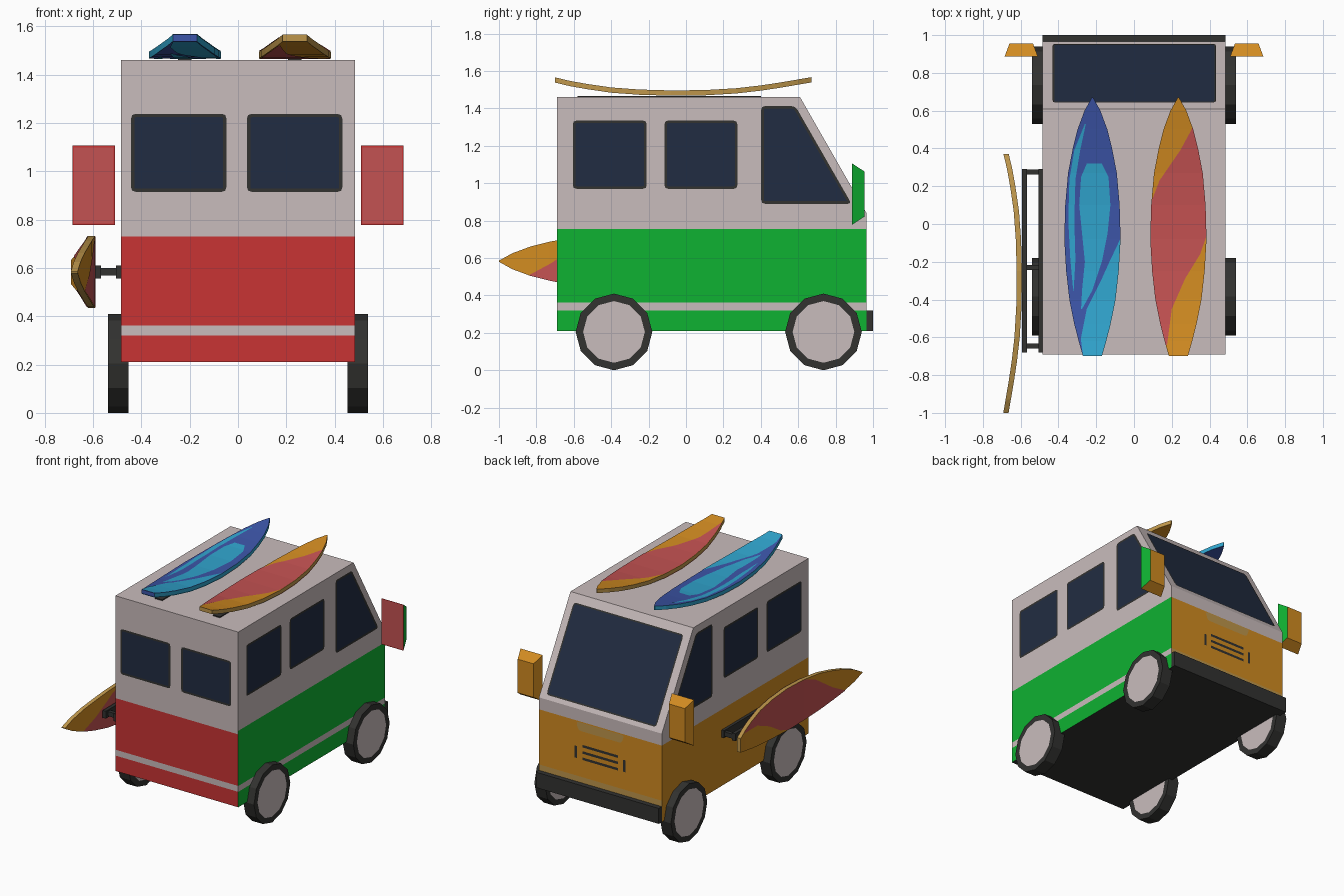
import bpy, bmesh, math
from mathutils import Vector, Matrix

if "Cube" in bpy.data.objects:
    bpy.data.objects.remove(bpy.data.objects["Cube"])


def material(name, hexcol):
    rgb = [int(hexcol[i:i + 2], 16) / 255 for i in (0, 2, 4)]
    m = bpy.data.materials.new(name)
    m.diffuse_color = [((c + .055) / 1.055) ** 2.4 if c > .04 else c / 12.92 for c in rgb] + [1]
    m.use_nodes = True
    m.node_tree.nodes["Principled BSDF"].inputs["Base Color"].default_value = m.diffuse_color
    return m


NAMES = {"cream": "C9BCBC", "red": "C83434", "green": "0FB232", "orange": "D18B21", "glass": "212C42",
         "dark": "323230", "blue": "3C55A8", "cyan": "30A4CD", "coral": "C45252", "tan": "BE964B"}
MATS = [material(n, h) for n, h in NAMES.items()]
CREAM, RED, GREEN, ORANGE, GLASS, DARK, BLUE, CYAN, CORAL, TAN = range(10)


def finish(bm, name):
    me = bpy.data.meshes.new(name)
    bm.to_mesh(me)
    bm.free()
    for m in MATS:
        me.materials.append(m)
    ob = bpy.data.objects.new(name, me)
    bpy.context.collection.objects.link(ob)
    return ob


def box(name, x0, x1, y0, y1, z0, z1, mat):
    bm = bmesh.new()
    mtx = Matrix.Translation(((x0 + x1) / 2, (y0 + y1) / 2, (z0 + z1) / 2)) @ \
        Matrix.Diagonal((x1 - x0, y1 - y0, z1 - z0, 1))
    bmesh.ops.create_cube(bm, size=1, matrix=mtx)
    for f in bm.faces:
        f.material_index = mat
    return finish(bm, name)


# body: side profile extruded across, cut at the paint lines
bm = bmesh.new()
profile = [(-.69, .21), (.965, .21), (.965, .84), (.61, 1.46), (-.69, 1.46)]
face = bm.faces.new([bm.verts.new((-.485, y, z)) for y, z in profile])
ext = bmesh.ops.extrude_face_region(bm, geom=[face])
bmesh.ops.translate(bm, vec=(.97, 0, 0), verts=[v for v in ext["geom"] if isinstance(v, bmesh.types.BMVert)])
for z in (.32, .362, .73, .755):
    bmesh.ops.bisect_plane(bm, geom=bm.verts[:] + bm.edges[:] + bm.faces[:], plane_co=(0, 0, z), plane_no=(0, 0, 1))
bmesh.ops.recalc_face_normals(bm, faces=bm.faces)
for f in bm.faces:
    n, z = f.normal, f.calc_center_median().z
    stripe = .32 < z < .362
    if n.z < -.9:
        f.material_index = DARK
    elif z > (.73 if n.y < -.9 else .755):
        f.material_index = CREAM
    elif n.y < -.9:
        f.material_index = CREAM if stripe else RED
    elif n.x > .9:
        f.material_index = CREAM if stripe else GREEN
    else:
        f.material_index = TAN if stripe and n.y > .9 else ORANGE
finish(bm, "van_body")


def plate(name, pts, place, normal, mat, rim=0, r=0.0):
    """Thin flat plate; pts in 2D with rounded corners, optional dark rim."""
    pts = [Vector(p) for p in pts]
    out = []
    for i, p in enumerate(pts):
        if r:
            a = p + (pts[i - 1] - p).normalized() * r
            b = p + (pts[(i + 1) % len(pts)] - p).normalized() * r
            out += [a, (a + b) / 4 + p / 2, b]
        else:
            out.append(p)
    bm = bmesh.new()
    n = Vector(normal).normalized()
    f = bm.faces.new([bm.verts.new(Vector(place(*p)) + n * .004) for p in out])
    f.normal_update()
    if f.normal.dot(n) < 0:
        f.normal_flip()
    f.material_index = mat
    if rim:
        for g in bmesh.ops.inset_individual(bm, faces=[f], thickness=rim)["faces"]:
            g.material_index = DARK
    return finish(bm, name)


def rect(a0, a1, b0, b1):
    return [(a0, b0), (a1, b0), (a1, b1), (a0, b1)]


# windows
for s, side in ((1, "right"), (-1, "left")):
    at = lambda y, z, s=s: (s * .485, y, z)
    plate(side + "_window_1", rect(-.605, -.21, .97, 1.335), at, (s, 0, 0), GLASS, .014, .02)
    plate(side + "_window_2", rect(-.115, .275, .97, 1.335), at, (s, 0, 0), GLASS, .014, .02)
    plate(side + "_cab_window", [(.402, .89), (.885, .89), (.585, 1.412), (.402, 1.412)], at, (s, 0, 0), GLASS, .014, .02)
for i, x in enumerate((-.443, .037)):
    plate("rear_window_%d" % i, rect(x, x + .395, .915, 1.238), lambda x, z: (x, -.69, z), (0, -1, 0), GLASS, .014, .02)
plate("windshield", rect(-.432, .435, .64, .95), lambda x, y: (x, y, 1.46 - (y - .61) * .62 / .355),
      (0, .62, .355), GLASS, .01, .015)

# nose panel and vents
nose = lambda x, z: (x, .965, z)
plate("nose_panel", [(-.19, .75), (-.17, .69), (.17, .69), (.19, .75)], nose, (0, 1, 0), TAN, 0, .02)
for i in range(3):
    z = .595 - i * .045
    plate("vent_slat_%d" % i, rect(-.14, .14, z - .018, z), nose, (0, 1, 0), DARK)
for s in (-1, 1):
    plate("vent_end", rect(s * .19 - .01, s * .19 + .01, .49, .575), nose, (0, 1, 0), DARK)
box("bumper", -.485, .485, .96, 1.0, .21, .32, DARK)

# wheels: 12-sided tyres with inset hubs on both faces
for s in (-1, 1):
    for y, part in ((-.385, "rear"), (.735, "front")):
        bm = bmesh.new()
        bmesh.ops.create_cone(bm, cap_ends=True, segments=12, radius1=.205, radius2=.205, depth=.085,
                              matrix=Matrix.Translation((s * .4965, y, .205)) @ Matrix.Rotation(math.pi / 2, 4, "Y"))
        caps = [f for f in bm.faces if len(f.verts) == 12]
        for f in bm.faces:
            f.material_index = DARK
        bmesh.ops.inset_individual(bm, faces=caps, thickness=.04)
        for f in caps:
            f.material_index = CREAM
        finish(bm, part + "_wheel")

# wing mirrors: tapered blocks coloured by facing direction
for s in (-1, 1):
    bm = bmesh.new()
    bmesh.ops.create_cube(bm, size=1)
    for v in bm.verts:
        front = v.co.y > 0
        v.co = (s * .597 + v.co.x * (.125 if front else .175), .955 if front else .888,
                .942 + v.co.z * (.24 if front else .328))
    bm.normal_update()
    for f in bm.faces:
        f.material_index = RED if f.normal.y < -.9 else GREEN if f.normal.x > .6 else ORANGE
    glass = [f for f in bm.faces if f.normal.y < -.9]
    bmesh.ops.inset_individual(bm, faces=glass, thickness=.009)
    for f in glass:
        f.material_index = CORAL
    finish(bm, "wing_mirror")

# surfboards: stations of (along, half width, rocker height)
STATIONS = [(-.7, .05, .07), (-.62, .073, .051), (-.53, .096, .035), (-.4, .122, .016), (-.25, .139, .005),
            (-.08, .149, 0), (.1, .144, .002), (.27, .129, .012), (.4, .104, .027), (.5, .079, .042),
            (.6, .042, .059), (.67, .003, .071)]
THICK = .028


def lerp(rows, v):
    for a, b in zip(rows, rows[1:]):
        lo, hi = (a, b) if a[0] < b[0] else (b, a)
        if lo[0] <= v <= hi[0]:
            t = (v - lo[0]) / (hi[0] - lo[0])
            return [p + (q - p) * t for p, q in zip(lo, hi)][1:]


def surfboard(name, base, edge, tail, paint_mat, strips, mtx):
    bm = bmesh.new()

    def quad(vs, mat):
        bm.faces.new(vs).material_index = mat
    rings = [[bm.verts.new(c) for c in ((-w, v, h), (w, v, h), (w, v, h + THICK), (-w, v, h + THICK))]
             for v, w, h in STATIONS]
    for a, b in zip(rings, rings[1:]):
        for i, mat in enumerate((base, edge, base, edge)):
            j = (i + 1) % 4
            quad((a[i], a[j], b[j], b[i]), mat)
    quad(rings[0][::-1], tail)
    quad(rings[-1], edge)
    bmesh.ops.recalc_face_normals(bm, faces=bm.faces)
    # painted swooshes follow deck and underside
    for rows in strips:
        vs = [r[0] for r in rows]
        vs = sorted(set(vs + [s[0] for s in STATIONS if min(vs) < s[0] < max(vs)]))
        for up in (True, False):
            prev = None
            for v in vs:
                w, h = lerp(STATIONS, v)
                z = h + THICK + .003 if up else h - .003
                pair = [bm.verts.new((max(-w, min(w, u)), v, z)) for u in lerp(rows, v)]
                if prev:
                    ring = [prev[0], prev[1], pair[1], pair[0]]
                    quad(ring if up else ring[::-1], paint_mat)
                prev = pair
    bm.transform(mtx)
    return finish(bm, name)


SWOOSH = [[(.51, .075, .2), (.39, .01, .2), (.23, -.1, .2), (.12, -.15, .2), (-.06, -.2, .15), (-.16, -.2, .115),
           (-.29, -.2, .035), (-.45, -.2, -.035), (-.64, -.2, -.06)]]
WAVES = [[(.53, -.04, -.035), (.39, -.096, -.065), (.235, -.122, -.09), (.02, -.128, -.096), (-.19, -.117, -.09),
          (-.36, -.101, -.1)],
         [(.32, -.03, .05), (.25, -.06, .085), (.1, -.07, .095), (-.05, -.055, .08), (-.2, -.04, .05),
          (-.35, -.055, 0), (-.45, -.06, -.055)],
         [(-.08, .147, .2), (-.2, .09, .2), (-.3, .045, .2), (-.45, -.03, .2), (-.6, -.06, .2), (-.7, -.06, .2)]]
surfboard("roof_board_orange", ORANGE, TAN, TAN, CORAL, SWOOSH, Matrix.Translation((.235, 0, 1.468)))
surfboard("roof_board_blue", BLUE, CYAN, BLUE, CYAN, WAVES, Matrix.Translation((-.22, 0, 1.468)))
side = Matrix(((0, 0, -1, -.593), (0, -1, 0, -.33), (-1, 0, 0, .583), (0, 0, 0, 1)))
surfboard("side_board", ORANGE, TAN, TAN, CORAL, SWOOSH, side)

# racks
for x in (.235, -.22):
    box("roof_rail", x - .028, x + .028, -.58, .4, 1.455, 1.467, DARK)
box("side_rack_outer_rail", -.592, -.567, -.68, .29, .557, .61, DARK)
box("side_rack_inner_rail", -.505, -.48, -.68, .29, .557, .61, DARK)
for y in (.275, -.23, -.645):
    box("side_rack_arm", -.57, -.5, y - .013, y + .013, .568, .6, DARK)
